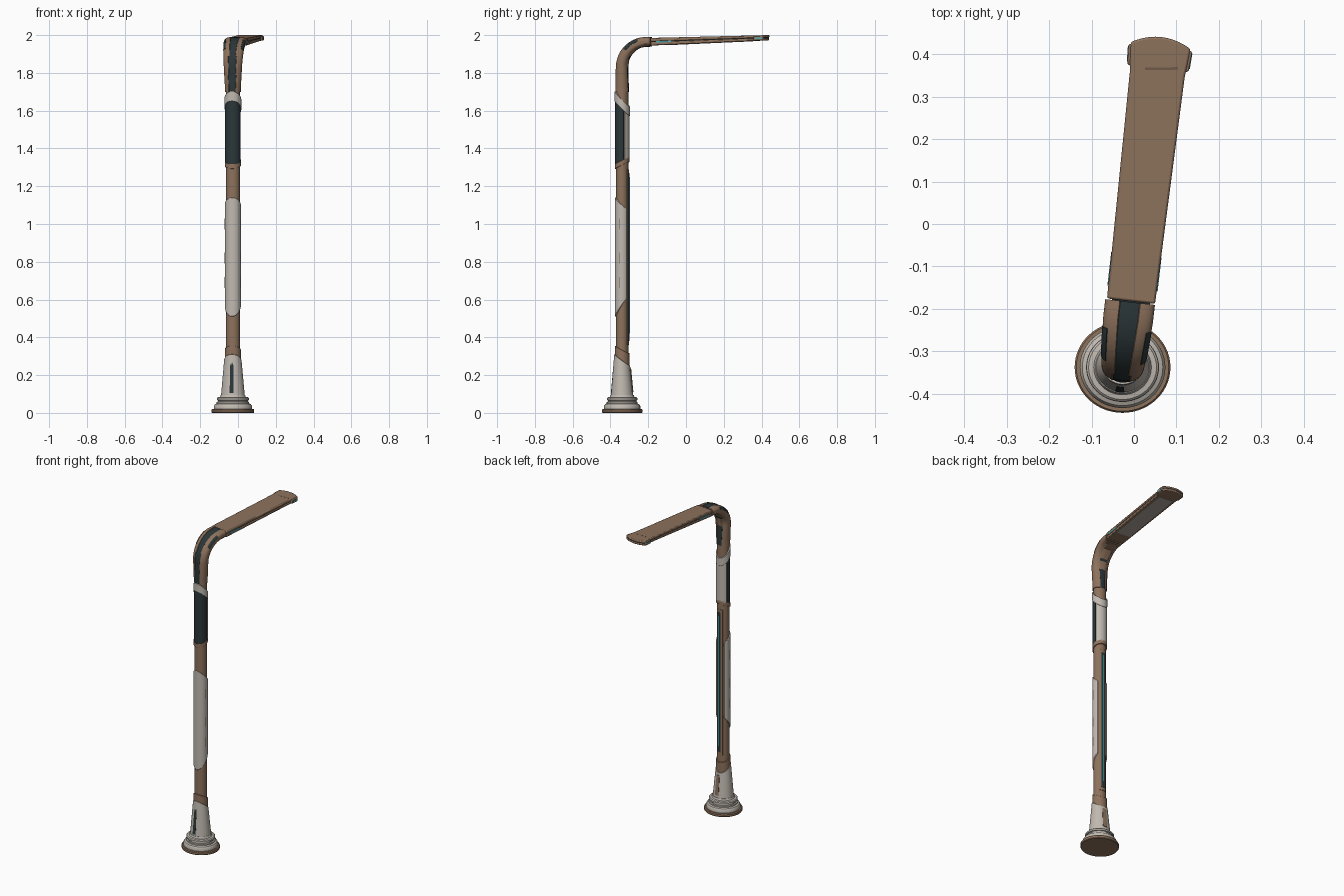
import bpy, bmesh, math
from mathutils import Vector
from math import sin, cos, pi, radians

if "Cube" in bpy.data.objects:
    bpy.data.objects.remove(bpy.data.objects["Cube"])


def material(name, rgb):
    m = bpy.data.materials.new(name)
    m.diffuse_color = (*rgb, 1)
    m.use_nodes = True
    m.node_tree.nodes["Principled BSDF"].inputs["Base Color"].default_value = m.diffuse_color
    return m


BROWN = material("bronze_brown", (0.27, 0.168, 0.108))
RIM = material("dark_bronze", (0.16, 0.10, 0.065))
WHITE = material("warm_white", (0.53, 0.49, 0.44))
DARK = material("dark_teal", (0.024, 0.037, 0.04))
LAMP = material("lamp_diffuser", (0.40, 0.37, 0.33))
CYAN = material("cyan_light", (0.08, 0.42, 0.48))

YAW = radians(6.6)
FWD = Vector((sin(YAW), cos(YAW), 0))
SIDE = Vector((cos(YAW), -sin(YAW), 0))
UP = Vector((0, 0, 1))
FOOT = Vector((-0.027, -0.338, 0))
BEND_Z, BEND_R = 1.83, 0.135
NECK_END = BEND_Z + BEND_R * pi / 2 + 0.02
ARM = Vector((-0.007, -0.182, 1.965))


def finish(name, bm, mat, bevel=0.0):
    bmesh.ops.recalc_face_normals(bm, faces=bm.faces)
    me = bpy.data.meshes.new(name)
    bm.to_mesh(me)
    bm.free()
    me.materials.append(mat)
    for p in me.polygons:
        p.use_smooth = True
    me.set_sharp_from_angle(angle=radians(35))
    ob = bpy.data.objects.new(name, me)
    bpy.context.collection.objects.link(ob)
    if bevel:
        b = ob.modifiers.new("soft_edge", 'BEVEL')
        b.width, b.segments = bevel, 2
        b.limit_method, b.angle_limit = 'ANGLE', radians(40)
    return ob


def spine(s, a, off):
    """Point on the post surface: s = distance along post and bend, a = angle (0 = front/outer)."""
    th = min(max((s - BEND_Z) / BEND_R, 0), pi / 2)
    extra = max(0, s - BEND_Z - BEND_R * pi / 2)
    c = FOOT + UP * (min(s, BEND_Z) + BEND_R * sin(th)) + FWD * (BEND_R * (1 - cos(th)) + extra)
    out = -FWD * cos(th) + UP * sin(th)
    t = min(max((s - 1.72) / 0.3, 0), 1)
    hw, ht, e = 0.037 + 0.017 * t, 0.033 - 0.012 * t, 1 - 0.35 * t
    p = lambda v: math.copysign(abs(v) ** e, v)
    return c + SIDE * p(sin(a)) * (hw + off) + out * p(cos(a)) * (ht + off)


def plate(name, s0, s1, a0, a1, off, mat, thick=0.01, bevel=0.0015):
    """Curved solid hugging the post; s0/s1 are (middle, slant), off may be (bottom, top)."""
    s0 = s0 if isinstance(s0, tuple) else (s0, 0)
    s1 = s1 if isinstance(s1, tuple) else (s1, 0)
    o0, o1 = off if isinstance(off, tuple) else (off, off)
    n = max(4, int(abs(a1 - a0) / 9))
    rows = 24
    angs = [radians(a0 + (a1 - a0) * i / n) for i in range(n + 1)]
    full = a1 - a0 >= 360
    if full:
        angs.pop()
    bm = bmesh.new()
    grid = []
    for r in range(rows + 1):
        outer, inner = [], []
        for a in angs:
            lo, hi = s0[0] + s0[1] * cos(a), s1[0] + s1[1] * cos(a)
            s = lo + (hi - lo) * r / rows
            o = o0 + (o1 - o0) * r / rows
            outer.append(bm.verts.new(spine(s, a, o)))
            inner.append(bm.verts.new(spine(s, a, o - thick)))
        grid.append((outer, inner))
    k = len(angs)
    for i in range(k if full else k - 1):
        j = (i + 1) % k
        for (o, n0), (p, n1) in zip(grid, grid[1:]):
            bm.faces.new((o[i], o[j], p[j], p[i]))
            bm.faces.new((n0[i], n1[i], n1[j], n0[j]))
        for o, n0 in (grid[0], grid[-1]):
            bm.faces.new((o[i], n0[i], n0[j], o[j]))
    if not full:
        for i in (0, -1):
            for (o, n0), (p, n1) in zip(grid, grid[1:]):
                bm.faces.new((o[i], p[i], n1[i], n0[i]))
    return finish(name, bm, mat, bevel)


def lathe(name, profile, mat):
    bm = bmesh.new()
    n = 56
    rings = [[bm.verts.new(FOOT + Vector((r * cos(2 * pi * i / n), r * 0.95 * sin(2 * pi * i / n), z)))
              for i in range(n)] for r, z in profile]
    for a, b in zip(rings, rings[1:]):
        for i in range(n):
            j = (i + 1) % n
            bm.faces.new((a[i], a[j], b[j], b[i]))
    bm.faces.new(rings[0])
    bm.faces.new(rings[-1])
    return finish(name, bm, mat)


def slab(name, outline, f0, f1, mat, bevel=0.0):
    """Prism in arm space: outline of (u along, v across), f = height in half-thicknesses."""
    bm = bmesh.new()
    rings = [[bm.verts.new(ARM + FWD * u + SIDE * v + UP * (0.034 * u + f * (0.02 - 0.010 * u)))
              for u, v in outline] for f in (f0, f1)]
    n = len(outline)
    for i in range(n):
        j = (i + 1) % n
        bm.faces.new((rings[0][i], rings[0][j], rings[1][j], rings[1][i]))
    for r in rings:
        bm.faces.new(r)
    return finish(name, bm, mat, bevel)


def rect(u0, u1, v0, v1):
    return [(u0, v0), (u1, v0), (u1, v1), (u0, v1)]


def arm_outline(inset=0.0):
    half = [(inset, 0.057), (0.54, 0.065), (0.565, 0.068), (0.607, 0.071)]
    right = [(u, v - inset) for u, v in half]
    arch = [(0.607 + 0.02 * (1 - (x / 5) ** 2) - inset, x / 5 * (0.071 - inset)) for x in range(4, -5, -1)]
    return right + arch + [(u, -v) for u, v in reversed(right)]


# Base
lathe("base_rim", [(0.110, 0), (0.113, 0.004), (0.113, 0.016), (0.109, 0.021)], BROWN)
lathe("base_plinth", [(0.101, 0.02), (0.101, 0.036), (0.095, 0.046), (0.086, 0.05), (0.086, 0.058),
                      (0.079, 0.06), (0.079, 0.066), (0.085, 0.068), (0.085, 0.078), (0.080, 0.083),
                      (0.068, 0.085), (0.064, 0.096)], WHITE)
plate("base_cone", 0.08, (0.28, 0.03), -180, 180, (0.027, 0.009), WHITE, 0.02)
plate("cone_front_slot", 0.105, 0.275, -10, 10, (0.0265, 0.0115), DARK, 0.006, 0)
plate("cone_back_slot", 0.11, 0.235, 168, 192, (0.0265, 0.0145), BROWN, 0.006, 0)
plate("post_collar", (0.28, 0.03), (0.335, 0.02), -180, 180, 0.006, BROWN)

# Post core, bend and neck
plate("post", 0.06, NECK_END, -180, 180, 0, BROWN, 0.02)
plate("upper_ring", (1.31, -0.018), (1.335, -0.018), -180, 180, 0.006, BROWN)

# Lower white panel on the front, with side slots
plate("front_panel", (0.565, -0.055), (1.105, 0.035), -135, 135, 0.006, WHITE, 0.011, 0.003)
for sgn in (-1, 1):
    for z0, z1 in ((0.66, 0.72), (0.79, 0.85), (0.97, 1.03)):
        plate("panel_slot", z0, z1, sgn * 78 - 1.5, sgn * 78 + 1.5, 0.007, RIM, 0.004, 0)

# Back channel with light strip
plate("back_channel", 0.36, 1.29, 146, 214, 0.003, BROWN)
plate("back_groove", 0.38, 1.27, 165, 195, 0.005, DARK, 0.006, 0)
plate("back_light", 0.42, 1.25, 174.5, 185.5, 0.008, CYAN, 0.004, 0)

# Upper section: dark front, white back, slanted collar
plate("upper_front_panel", (1.325, -0.018), (1.63, 0.035), -112, 112, 0.004, DARK)
plate("upper_back_panel", (1.325, -0.018), (1.63, 0.035), 117, 243, 0.006, WHITE, 0.011)
plate("upper_collar", (1.612, 0.04), (1.662, 0.04), -180, 180, 0.008, WHITE, 0.012, 0.003)

# Bend: dark strips between brown side rails; the outer strip narrows in angle as the neck widens
CUTS = ((1.70, 1.79, 26), (1.79, 1.88, 21), (1.88, NECK_END, 14))
for s0, s1, half in CUTS:
    plate("bend_outer_strip", s0, s1, -half, half, 0.003, DARK, 0.006, 0)
    for lo, hi in ((half + 1, 152), (-152, -half - 1)):
        plate("bend_rail", s0, s1, lo, hi, 0.005, BROWN, 0.01, 0)
plate("bend_inner_strip", 1.70, 1.93, 158, 202, 0.002, DARK, 0.006, 0)
for sgn in (-1, 1):
    lo, hi = sorted((sgn * 45, sgn * 80))
    plate("bend_side_patch", 1.92, 2.0, lo, hi, 0.0065, DARK, 0.005, 0)
plate("neck_cuff", NECK_END - 0.035, NECK_END - 0.008, 110, 250, 0.006, BROWN)

# Lamp arm: two shells around a thin dark seam
slab("neck_joint", rect(-0.03, 0.02, -0.045, 0.045), -0.7, 0.7, DARK)
slab("arm_top_shell", arm_outline(), 0.03, 1, BROWN, 0.005)
slab("arm_seam", arm_outline(0.003), -0.08, 0.08, DARK)
slab("arm_bottom_shell", arm_outline(0.001), -1, -0.03, BROWN, 0.004)
slab("lamp_panel", rect(0.09, 0.535, -0.046, 0.046), -1.1, -0.9, LAMP)
slab("top_slot", [(0.545, -0.03), (0.551, -0.03), (0.561, 0.047), (0.555, 0.047)], 0.9, 1.03, RIM)
for sgn in (-1, 1):
    # Tip cheeks and small side lights
    slab("tip_cheek", [(0.548, sgn * 0.06), (0.555, sgn * 0.073), (0.600, sgn * 0.0755), (0.609, sgn * 0.06)],
         -0.9, 0.75, BROWN, 0.003)
    slab("tip_light", [(0.56, sgn * 0.07), (0.56, sgn * 0.0748), (0.597, sgn * 0.0766), (0.597, sgn * 0.07)],
         -0.35, 0.2, CYAN)
    slab("arm_light", rect(0.03, 0.11, sgn * 0.05, sgn * 0.0597), -0.3, 0.1, CYAN)
